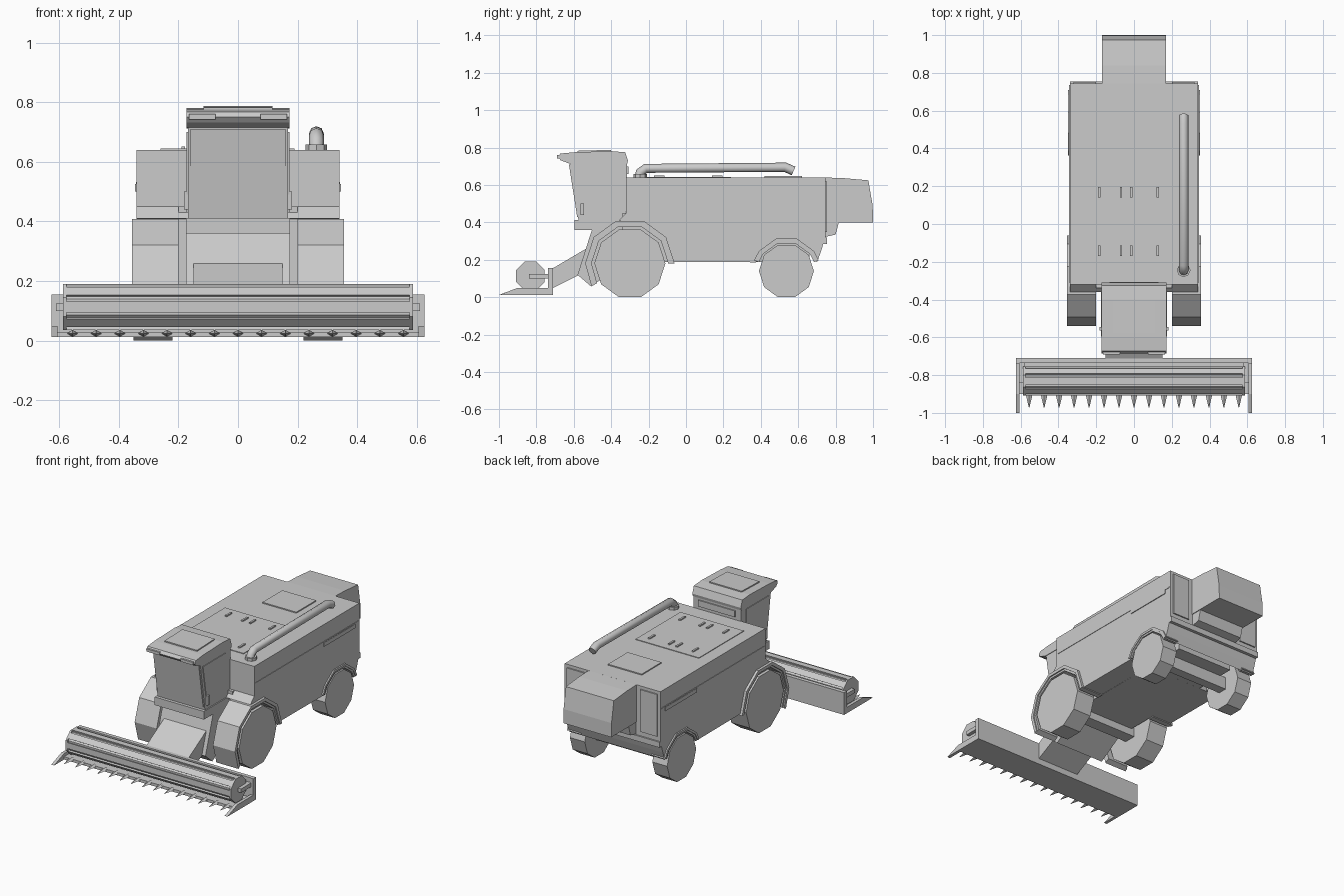
import bpy, bmesh, math

def prism(name, pts, x0, x1, mirror=False):
    """Extrude a (y, z) side profile from x0 to x1, optionally mirrored across x = 0."""
    bm = bmesh.new()
    face = bm.faces.new([bm.verts.new((x0, y, z)) for y, z in pts])
    new = bmesh.ops.extrude_face_region(bm, geom=[face])['geom']
    bmesh.ops.translate(bm, vec=(x1 - x0, 0, 0),
                        verts=[v for v in new if isinstance(v, bmesh.types.BMVert)])
    bmesh.ops.recalc_face_normals(bm, faces=bm.faces)
    me = bpy.data.meshes.new(name)
    bm.to_mesh(me)
    bm.free()
    ob = bpy.data.objects.new(name, me)
    bpy.context.collection.objects.link(ob)
    if mirror:
        ob.modifiers.new("mirror", 'MIRROR')
    return ob

def box(name, x0, x1, y0, y1, z0, z1, mirror=False):
    return prism(name, [(y0, z0), (y1, z0), (y1, z1), (y0, z1)], x0, x1, mirror)

def arc(cy, cz, r, angles):
    return [(cy + r * math.cos(math.radians(a)), cz + r * math.sin(math.radians(a))) for a in angles]

def band(name, cy, cz, r_in, r_out, angles, x0, x1):
    return prism(name, arc(cy, cz, r_out, angles) + arc(cy, cz, r_in, angles[::-1]), x0, x1, True)

FRONT, REAR = (-0.30, 0.181), (0.537, 0.14)

# Main body with wheel arches cut into the profile
body = [(-0.32, 0.64), (-0.32, 0.45), (-0.36, 0.41)]
body += arc(*FRONT, 0.225, [72, 36, 2])
body += arc(*REAR, 0.17, [164, 144, 108, 72, 36, 16])
body += [(0.72, 0.24), (0.745, 0.32), (0.745, 0.64)]
prism("main_body", body, -0.34, 0.34)
box("chassis_core", -0.2, 0.2, -0.34, 0.66, 0.187, 0.45)
box("front_axle", -0.26, 0.26, -0.34, -0.26, 0.14, 0.22)
box("rear_axle", -0.26, 0.26, 0.51, 0.57, 0.11, 0.19)
box("side_trim", 0.335, 0.343, -0.31, 0.735, 0.525, 0.532, True)
box("side_latch", 0.335, 0.345, 0.38, 0.7, 0.50, 0.525, True)
box("rear_door", 0.2, 0.32, 0.74, 0.753, 0.35, 0.62, True)

# Rear hood, chute and bumper bars
prism("rear_hood", [(0.74, 0.64), (0.84, 0.637), (0.975, 0.625), (0.998, 0.49), (1.0, 0.40),
                    (0.74, 0.40)], -0.17, 0.17)
prism("rear_chute", [(0.70, 0.41), (0.82, 0.41), (0.80, 0.335), (0.72, 0.317)], -0.165, 0.165)
box("rear_bumper_top", -0.34, 0.34, 0.69, 0.755, 0.285, 0.32)
prism("rear_bumper_low", [(0.69, 0.285), (0.735, 0.285), (0.71, 0.25), (0.69, 0.25)], -0.32, 0.32)

# Ten-sided wheels
deca = range(0, 360, 36)
prism("front_wheel", arc(*FRONT, 0.19, deca), 0.22, 0.35, True)
prism("rear_wheel", arc(*REAR, 0.147, deca), 0.24, 0.345, True)

# Fenders, each with a raised outer rim
band("front_fender", *FRONT, 0.205, 0.237, [0, 36, 72, 108, 144, 180, 211], 0.2, 0.348)
band("front_fender_rim", *FRONT, 0.218, 0.239, [0, 36, 72, 108, 144, 180, 211], 0.2, 0.356)
band("rear_fender", *REAR, 0.155, 0.18, [18, 36, 72, 108, 144, 162], 0.25, 0.344)
band("rear_fender_rim", *REAR, 0.167, 0.182, [18, 36, 72, 108, 144, 162], 0.25, 0.349)

# Cab
prism("cab", [(-0.622, 0.72), (-0.315, 0.72), (-0.32, 0.46), (-0.345, 0.40), (-0.573, 0.40)],
      -0.168, 0.168)
prism("cab_roof", [(-0.685, 0.75), (-0.672, 0.768), (-0.6, 0.775), (-0.4, 0.781), (-0.325, 0.775),
                   (-0.31, 0.73), (-0.315, 0.712), (-0.625, 0.715), (-0.67, 0.732)], -0.172, 0.172)
box("cab_base", -0.175, 0.175, -0.595, -0.30, 0.36, 0.412)
prism("windscreen", [(-0.626, 0.71), (-0.61, 0.71), (-0.565, 0.43), (-0.582, 0.43)], -0.16, 0.16)
prism("side_window", [(-0.6, 0.70), (-0.37, 0.70), (-0.37, 0.47), (-0.385, 0.43), (-0.555, 0.43)],
      0.16, 0.172, True)
prism("roof_hatch", [(-0.58, 0.77), (-0.58, 0.783), (-0.40, 0.788), (-0.40, 0.77)], -0.115, 0.115)
box("roof_light", 0.075, 0.165, -0.69, -0.65, 0.742, 0.76, True)
box("door_handle", 0.165, 0.182, -0.565, -0.545, 0.44, 0.50, True)
box("back_window_frame", -0.13, 0.13, -0.325, -0.308, 0.66, 0.70)

# Feeder housing under the cab, leading down to the header
prism("feeder_frame", [(-0.50, 0.37), (-0.58, 0.12), (-0.51, 0.06), (-0.30, 0.19), (-0.30, 0.40),
                       (-0.50, 0.40)], -0.175, 0.175)
prism("feeder_house", [(-0.72, 0.045), (-0.72, 0.15), (-0.525, 0.265), (-0.50, 0.16), (-0.57, 0.12)],
      -0.15, 0.15)

# Header trough and pointed end plates
box("header_back", -0.625, 0.625, -0.735, -0.71, 0.012, 0.155)
box("header_floor", -0.615, 0.615, -0.9, -0.71, 0.012, 0.03)
prism("header_end_plate", [(-1.0, 0.012), (-0.9, 0.05), (-0.738, 0.05), (-0.738, 0.155),
                           (-0.71, 0.155), (-0.71, 0.012)], 0.605, 0.625, True)
box("reel_arm", 0.58, 0.61, -0.84, -0.72, 0.10, 0.125, True)

# Reel: octagonal core, end discs and slats
RC = (-0.832, 0.113)
octo = [22.5 + 45 * i for i in range(8)]
prism("reel_core", arc(*RC, 0.072, octo), -0.58, 0.58)
prism("reel_disc", arc(*RC, 0.083, octo), 0.575, 0.587, True)
for i in range(8):
    a = 45 * i
    slat = arc(*RC, 0.066, [a - 14, a + 14]) + arc(*RC, 0.079, [a + 14, a - 14])
    prism("reel_slat", slat, -0.58, 0.58)

# Cutter teeth
for i in range(15):
    x = (i - 7) * 0.0793
    bpy.ops.mesh.primitive_cone_add(vertices=4, radius1=0.022, radius2=0.002, depth=0.085,
                                    location=(x, -0.928, 0.024), rotation=(math.pi / 2, 0, 0))
    tooth = bpy.context.object
    tooth.name = "cutter_tooth"
    tooth.scale = (1, 0.55, 1)

# Tank covers and handles on top
box("tank_cover", -0.26, 0.19, -0.215, 0.24, 0.63, 0.644)
box("engine_cover", -0.12, 0.12, 0.42, 0.62, 0.63, 0.647)
for y in (-0.17, 0.14):
    for x in (-0.19, -0.075, -0.02, 0.12):
        box("cover_handle", x, x + 0.012, y, y + 0.055, 0.64, 0.652)

# Unloading pipe
cu = bpy.data.curves.new("unloading_pipe", 'CURVE')
cu.dimensions = '3D'
cu.bevel_depth = 0.025
cu.bevel_resolution = 2
cu.use_fill_caps = True
path = [(-0.25, 0.64), (-0.245, 0.668), (-0.215, 0.689), (0.53, 0.695), (0.575, 0.675)]
sp = cu.splines.new('POLY')
sp.points.add(len(path) - 1)
for p, (y, z) in zip(sp.points, path):
    p.co = (0.263, y, z, 1)
bpy.context.collection.objects.link(bpy.data.objects.new("unloading_pipe", cu))
bpy.ops.mesh.primitive_cylinder_add(vertices=8, radius=0.036, depth=0.03, location=(0.263, -0.245, 0.643))
bpy.context.object.name = "pipe_flange"
